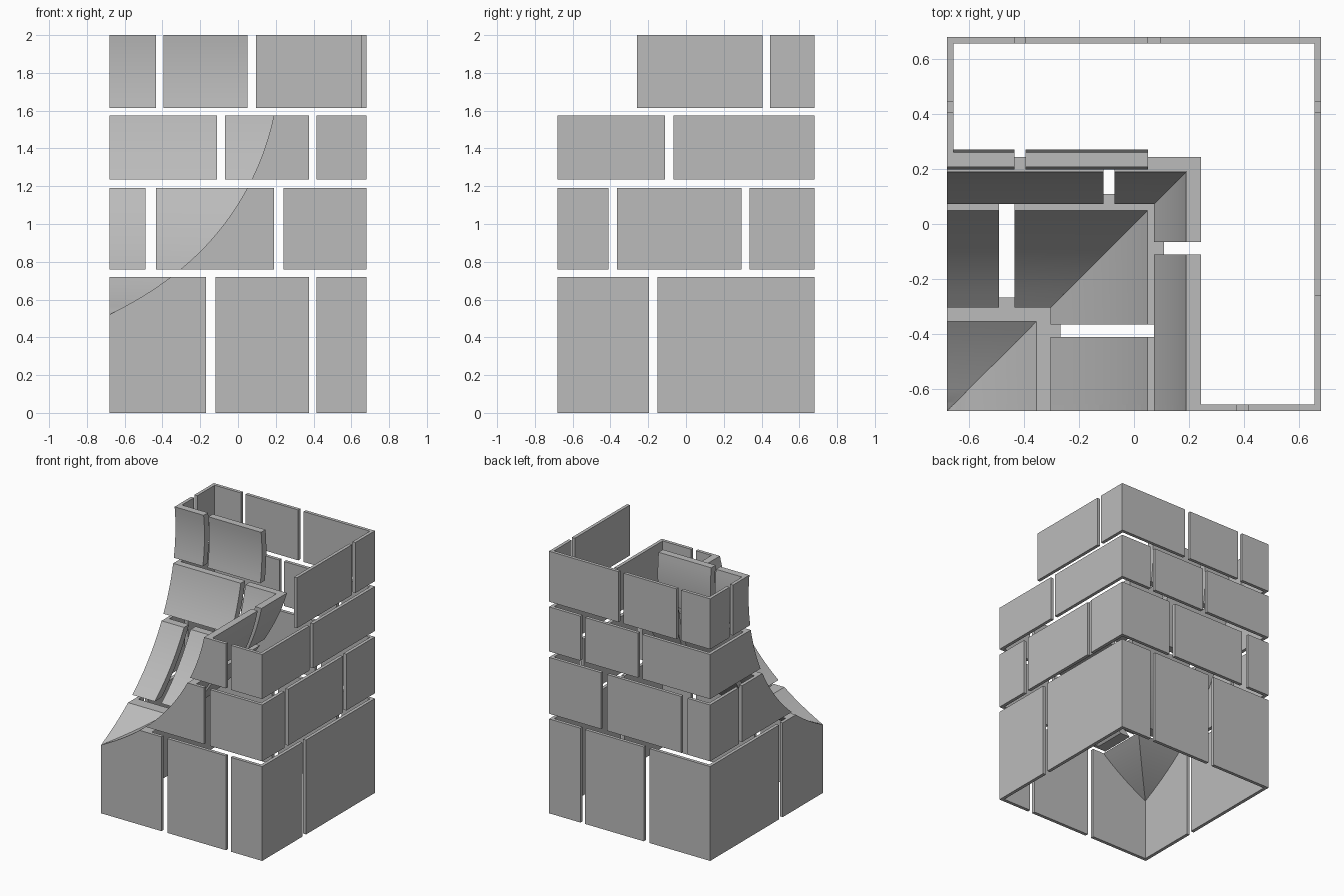
import bpy, bmesh, math

if "Cube" in bpy.data.objects:
    bpy.data.objects.remove(bpy.data.objects["Cube"], do_unlink=True)

H = 0.68          # half width of the block
WALL = 0.025      # outer wall thickness
LINER = 0.053     # thickness of the scooped lining
STEPS = 10

# Courses of slabs: height ranges and the slab spans along x and y
ROWS = [(0, 0.72), (0.76, 1.19), (1.235, 1.575), (1.615, 2)]
X_SPANS = [[(-H, -0.17), (-0.12, 0.375), (0.415, H)],
           [(-H, -0.49), (-0.435, 0.19), (0.24, H)],
           [(-H, -0.11), (-0.07, 0.375), (0.415, H)],
           [(-H, -0.435), (-0.395, 0.05), (0.095, H)]]
Y_SPANS = [[(-H, -0.195), (-0.15, H)],
           [(-H, -0.41), (-0.365, 0.295), (0.335, H)],
           [(-H, -0.11), (-0.065, H)],
           [(-0.26, 0.405), (0.445, H)]]

stone = bpy.data.materials.new("grey stone")
stone.use_nodes = True
GREY = (0.5, 0.5, 0.5, 1)
stone.diffuse_color = GREY
stone.node_tree.nodes["Principled BSDF"].inputs["Base Color"].default_value = GREY


def scoop(z):
    """Distance along x or y that the scooped corner reaches at height z."""
    d = 1.84 - z
    return 0.217 - 0.39 * d**2 - 0.0417 * d**6


def scoop_back(z):
    """Hidden side of the lining, offset along the curve normal."""
    slope = (scoop(z + 0.01) - scoop(z - 0.01)) / 0.02
    return scoop(z) + LINER * math.sqrt(1 + slope**2)


def heights(lo, hi):
    return [lo + (hi - lo) * i / STEPS for i in range(STEPS + 1)]


def finish(bm, name, smooth=False):
    bmesh.ops.remove_doubles(bm, verts=bm.verts[:], dist=0.0002)
    bmesh.ops.recalc_face_normals(bm, faces=bm.faces[:])
    mesh = bpy.data.meshes.new(name)
    bm.to_mesh(mesh)
    bm.free()
    mesh.materials.append(stone)
    obj = bpy.data.objects.new(name, mesh)
    bpy.context.collection.objects.link(obj)
    if smooth:
        bpy.ops.object.select_all(action='DESELECT')
        obj.select_set(True)
        bpy.context.view_layer.objects.active = obj
        bpy.ops.object.shade_smooth_by_angle(angle=math.radians(30))


def wall_slab(name, span, row, along_x, side, carved):
    """Flat slab on one outer face; carved slabs stop at the scoop curve."""
    a, b = span
    lo, hi = row
    if carved and scoop(lo) >= b:
        return
    outline = [(b, lo), (b, hi)]
    if carved and scoop(hi) > a:
        start = max(lo, 0.52)
        outline += [(max(a, scoop(z)), z) for z in reversed(heights(start, hi))]
        if start > lo:
            outline.append((a, lo))
    else:
        outline += [(a, hi), (a, lo)]
    bm = bmesh.new()
    place = (lambda u, v, z: (u, v, z)) if along_x else (lambda u, v, z: (v, u, z))
    face = bm.faces.new([bm.verts.new(place(u, side * H, z)) for u, z in outline])
    ext = bmesh.ops.extrude_face_region(bm, geom=[face], use_keep_orig=True)
    moved = [g for g in ext["geom"] if isinstance(g, bmesh.types.BMVert)]
    bmesh.ops.translate(bm, verts=moved, vec=place(0, -side * WALL, 0))
    finish(bm, name)


def lining_slab(name, span, row, along_x):
    """Curved slab of the scoop, mitred where the two linings meet."""
    a, b = span
    lo, hi = row
    if a >= scoop(lo) and a > -H:
        return
    bm = bmesh.new()
    rings = []
    for z in heights(max(lo, 0.46), hi):
        front = max(scoop(z), -H + 0.001)
        back = max(scoop_back(z), -H + 0.001)
        ring = [(a, front), (min(b, front), front), (min(b, back), back), (a, back)]
        rings.append([bm.verts.new((u, v, z) if along_x else (v, u, z)) for u, v in ring])
    for low, high in zip(rings, rings[1:]):
        for i in range(4):
            j = (i + 1) % 4
            bm.faces.new((low[i], low[j], high[j], high[i]))
    bm.faces.new(rings[0])
    bm.faces.new(rings[-1])
    finish(bm, name, smooth=True)


for r, row in enumerate(ROWS):
    top = r == len(ROWS) - 1
    for i, span in enumerate(X_SPANS[r]):
        tag = f"{r + 1}_{i + 1}"
        wall_slab("back_slab_" + tag, span, row, True, 1, False)
        if not top:      # the front of the top course has fallen away
            wall_slab("front_slab_" + tag, span, row, True, -1, True)
        if not (top and i == 2):
            lining_slab("rear_lining_" + tag, span, row, True)
    for i, span in enumerate(Y_SPANS[r]):
        tag = f"{r + 1}_{i + 1}"
        wall_slab("left_slab_" + tag, span, row, False, 1, False)
        wall_slab("right_slab_" + tag, span, row, False, -1, True)
        if not top:
            lining_slab("side_lining_" + tag, span, row, False)
